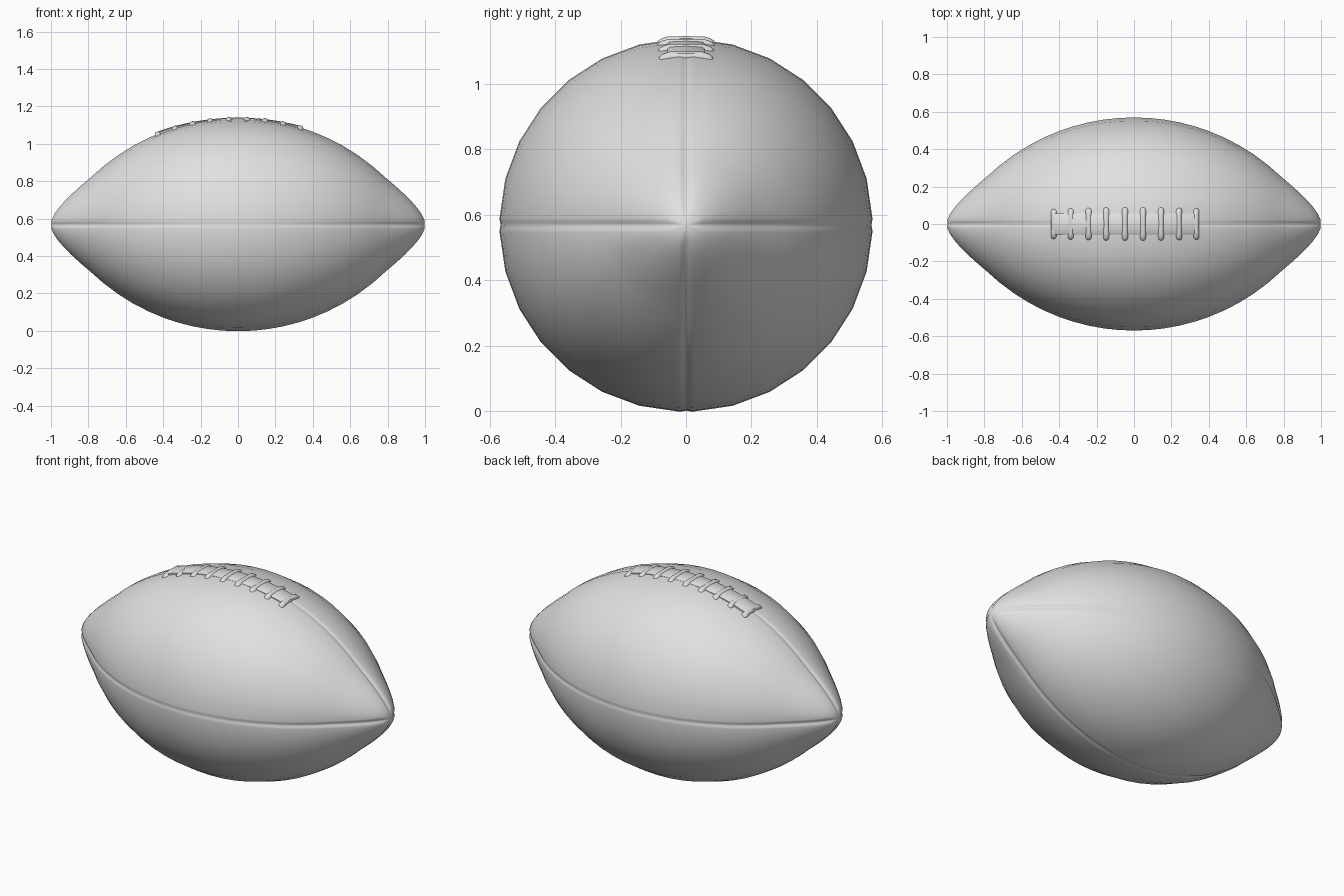
import bpy, bmesh, math

if "Cube" in bpy.data.objects:
    bpy.data.objects.remove(bpy.data.objects["Cube"])

ZC, R0, ARC = 0.568, 0.570, 1.137   # axis height, belly radius, profile arc radius

grey = bpy.data.materials.new("plain grey")
grey.diffuse_color = (0.75, 0.75, 0.75, 1)
grey.use_nodes = True
grey.node_tree.nodes["Principled BSDF"].inputs["Base Color"].default_value = grey.diffuse_color


def radius(x):
    """Arc profile of the ball's belly."""
    return R0 - ARC + math.sqrt(ARC * ARC - x * x)


def loft(name, rings, caps, closed=True):
    """Skin a list of vertex rings; caps are two end points."""
    bm = bmesh.new()
    vs = [[bm.verts.new(p) for p in ring] for ring in rings]
    n = len(vs[0])
    for a, b in zip(vs, vs[1:]):
        for i in range(n):
            j = (i + 1) % n
            bm.faces.new((a[i], a[j], b[j], b[i]))
    for ring, p in ((vs[0], caps[0]), (vs[-1], caps[1])):
        c = bm.verts.new(p)
        for i in range(n):
            bm.faces.new((ring[i], ring[(i + 1) % n], c))
    bmesh.ops.recalc_face_normals(bm, faces=bm.faces)
    for f in bm.faces:
        f.smooth = True
    me = bpy.data.meshes.new(name)
    bm.to_mesh(me)
    bm.free()
    me.materials.append(grey)
    ob = bpy.data.objects.new(name, me)
    bpy.context.collection.objects.link(ob)
    return ob


# Ball: four panels with pressed seams that deepen toward the tips
half = [(x, radius(x)) for x in [0.08 * i for i in range(10)]]
half += [(0.78, 0.260), (0.84, 0.209), (0.89, 0.164), (0.93, 0.124),
         (0.96, 0.090), (0.983, 0.058), (0.996, 0.028)]
profile = [(-x, r) for x, r in reversed(half[1:])] + half
rings = []
for x, r in profile:
    w = min(0.35, 0.022 / r)
    depth = min(0.003 + 0.010 * x * x, 0.3 * r)
    ring = []
    for q in range(4):
        base = q * math.pi / 2
        offs = [(0, 1), (w * 0.3, 0.7), (w * 0.65, 0.2), (w, 0)]
        span = math.pi / 2 - 2 * w
        offs += [(w + span * k / 7, 0) for k in range(1, 7)]
        offs += [(math.pi / 2 - w, 0), (math.pi / 2 - w * 0.65, 0.2),
                 (math.pi / 2 - w * 0.3, 0.7)]
        for a, g in offs:
            rr = r - depth * g
            ring.append((x, rr * math.cos(base + a), ZC + rr * math.sin(base + a)))
    rings.append(ring)
loft("ball", rings, ((-0.998, 0, ZC), (0.998, 0, ZC)))

# Lace band: thin strip under the crossbars, sinking into the ball mid-way
rings = []
for i in range(25):
    x = -0.44 + 0.785 * i / 24
    lift = -0.002 + 0.055 * x * x
    ring = []
    for y, h in ((-0.056, -0.02), (-0.056, 0), (-0.05, 0.004), (0, 0.004),
                 (0.05, 0.004), (0.056, 0), (0.056, -0.02)):
        ring.append((x, y, ZC + math.sqrt(radius(x) ** 2 - y * y) + lift + h))
    rings.append(ring)
ends = [(x, 0, ZC + radius(x) - 0.008) for x in (-0.44, 0.345)]
band = loft("lace_band", rings, ends)

# Lace crossbars: rounded cords whose ends bend down into the ball
for k, x in enumerate((-0.428, -0.337, -0.242, -0.148, -0.048, 0.048, 0.144, 0.24, 0.332)):
    length = 0.09 - 0.06 * x * x
    top = ZC + radius(x) - 0.007 + 0.02 * x * x
    slope = math.atan2(-x, math.sqrt(ARC * ARC - x * x))
    rings = []
    for t, s, dip in ((-1, 0.45, 0.013), (-0.96, 0.8, 0.012), (-0.85, 1, 0.008),
                      (-0.6, 1, 0.001), (0, 0.95, 0), (0.6, 1, 0.001),
                      (0.85, 1, 0.008), (0.96, 0.8, 0.012), (1, 0.45, 0.013)):
        ring = []
        for i in range(12):
            a = 2 * math.pi * i / 12
            u, v = 0.017 * s * math.cos(a), 0.016 * s * math.sin(a)
            ring.append((x + u * math.cos(slope) - v * math.sin(slope), t * length,
                         top - dip + u * math.sin(slope) + v * math.cos(slope)))
        rings.append(ring)
    loft(f"lace_crossbar_{k + 1}", rings,
         ((x, -length, top - 0.013), (x, length, top - 0.013)))

# Keep the band's edges crisp
bpy.ops.object.select_all(action='DESELECT')
band.select_set(True)
bpy.context.view_layer.objects.active = band
bpy.ops.object.shade_smooth_by_angle(angle=math.radians(40))
